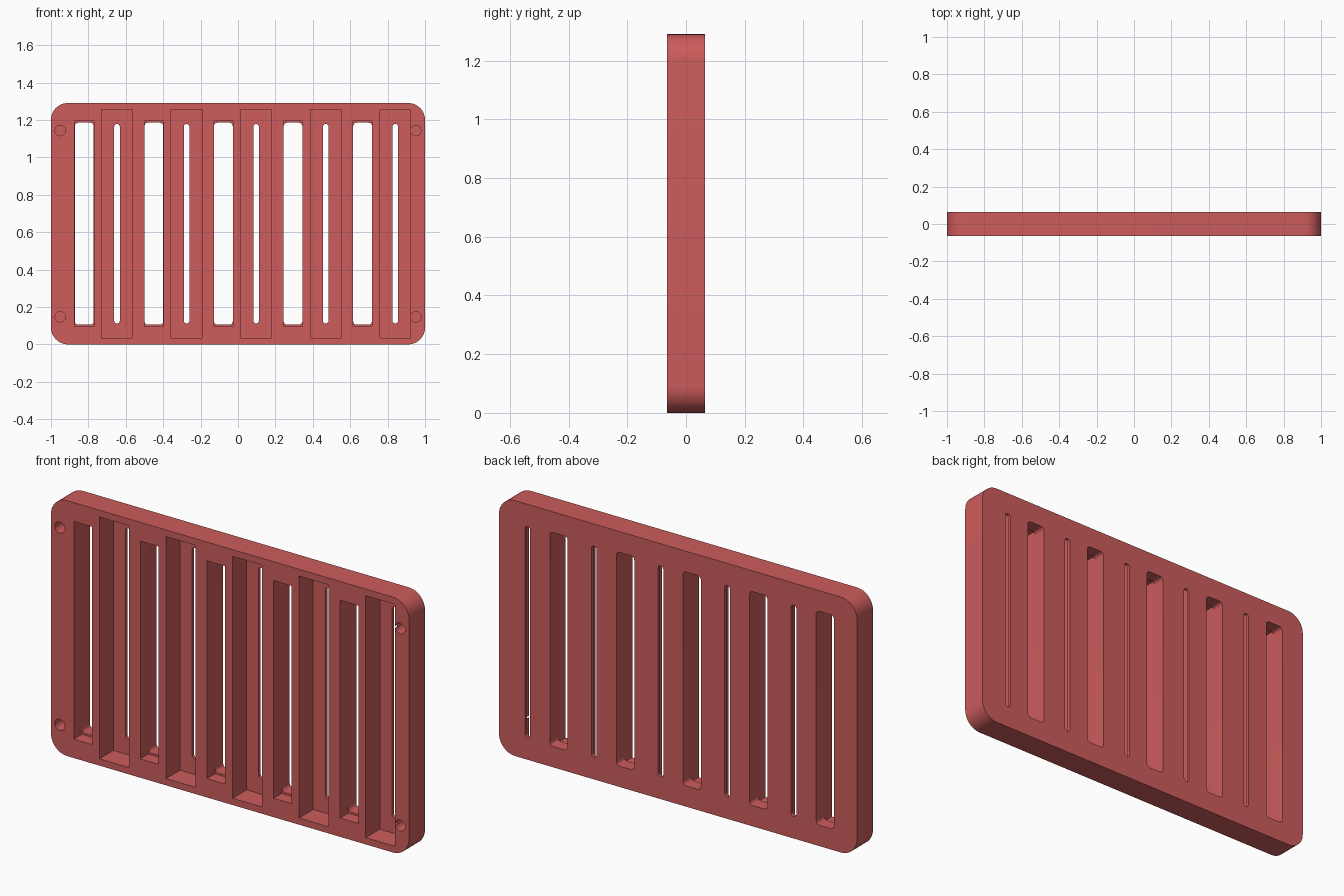
import bpy, math

if "Cube" in bpy.data.objects:
    bpy.data.objects.remove(bpy.data.objects["Cube"])

T = 0.128            # plate thickness
H = 1.29             # plate height
F, B = -T / 2, T / 2  # front and back faces
PITCH = 0.372

red = bpy.data.materials.new("soft_red")
red.diffuse_color = (0.61, 0.107, 0.107, 1)
red.use_nodes = True
red.node_tree.nodes["Principled BSDF"].inputs["Base Color"].default_value = red.diffuse_color


def outline(cx, cz, w, h, r, seg):
    """Rounded rectangle in the xz plane."""
    if r == 0:
        return [(cx + sx * w / 2, cz + sz * h / 2)
                for sx, sz in ((1, 1), (-1, 1), (-1, -1), (1, -1))]
    pts = []
    for i, (sx, sz) in enumerate(((1, 1), (-1, 1), (-1, -1), (1, -1))):
        for k in range(seg + 1):
            a = math.pi / 2 * (i + k / seg)
            pts.append((cx + sx * (w / 2 - r) + r * math.cos(a),
                        cz + sz * (h / 2 - r) + r * math.sin(a)))
    return pts


def prism(name, pts, y0, y1):
    """Extrude an xz outline from y0 to y1."""
    n = len(pts)
    verts = [(x, y0, z) for x, z in pts] + [(x, y1, z) for x, z in pts]
    faces = [tuple(range(n)), tuple(range(2 * n - 1, n - 1, -1))]
    faces += [(i, i + n, (i + 1) % n + n, (i + 1) % n) for i in range(n)]
    me = bpy.data.meshes.new(name)
    me.from_pydata(verts, [], faces)
    me.materials.append(red)
    ob = bpy.data.objects.new(name, me)
    bpy.context.collection.objects.link(ob)
    return ob


# Rounded main plate
plate = prism("vent_plate", outline(0, H / 2, 2, H, 0.09, 12), F, B)
bpy.context.view_layer.objects.active = plate
plate.select_set(True)


def cut(pts, y0, y1):
    cutter = prism("cutter", pts, y0, y1)
    cutter.hide_render = True
    mod = plate.modifiers.new("cut", 'BOOLEAN')
    mod.operation = 'DIFFERENCE'
    mod.solver = 'EXACT'
    mod.object = cutter
    bpy.context.view_layer.objects.active = plate
    bpy.ops.object.modifier_apply(modifier=mod.name)
    bpy.data.objects.remove(cutter)


for i in range(5):
    # Wide slot: square recess in front, rounded opening through the back
    x = -0.822 + PITCH * i
    cut(outline(x, H / 2, 0.102, 1.10, 0, 1), F - 0.05, 0.0)
    cut(outline(x, H / 2, 0.100, 1.08, 0.018, 4), -0.02, B + 0.05)
    # Deep pocket with a thin slot through its floor
    x = -0.647 + PITCH * i
    cut(outline(x, H / 2, 0.165, 1.222, 0, 1), F - 0.05, F + 0.112)
    cut(outline(x, H / 2, 0.030, 1.066, 0.0145, 5), F + 0.08, B + 0.05)

# Blind mounting holes near the corners
for sx in (-1, 1):
    for z in (0.147, 1.143):
        ring = [(sx * 0.951 + 0.028 * math.cos(math.tau * k / 24),
                 z + 0.028 * math.sin(math.tau * k / 24)) for k in range(24)]
        cut(ring, F - 0.05, F + 0.07)

bpy.ops.object.shade_smooth_by_angle(angle=math.radians(30))
